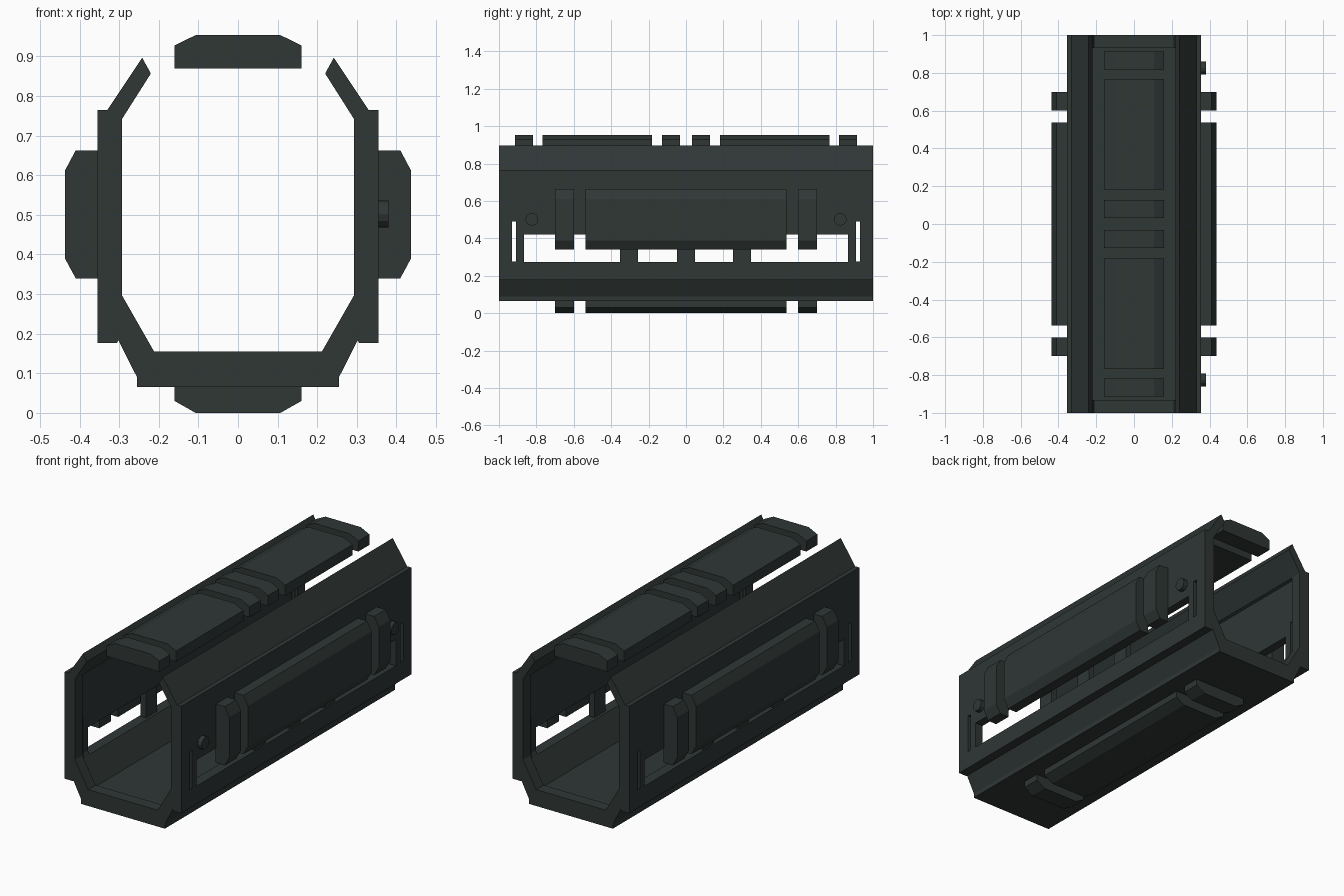
import bpy, bmesh, math

if "Cube" in bpy.data.objects:
    bpy.data.objects.remove(bpy.data.objects["Cube"])

mat = bpy.data.materials.new("dark grey green")
mat.diffuse_color = (0.028, 0.038, 0.036, 1)
mat.use_nodes = True
mat.node_tree.nodes["Principled BSDF"].inputs["Base Color"].default_value = mat.diffuse_color


def prism(name, profile, y0, y1):
    """Extrude an (x, z) outline along y."""
    bm = bmesh.new()
    face = bm.faces.new([bm.verts.new((x, y0, z)) for x, z in profile])
    new = bmesh.ops.extrude_face_region(bm, geom=[face])["geom"]
    bmesh.ops.translate(bm, vec=(0, y1 - y0, 0),
                        verts=[v for v in new if isinstance(v, bmesh.types.BMVert)])
    bmesh.ops.recalc_face_normals(bm, faces=bm.faces)
    me = bpy.data.meshes.new(name)
    bm.to_mesh(me)
    bm.free()
    me.materials.append(mat)
    ob = bpy.data.objects.new(name, me)
    bpy.context.collection.objects.link(ob)
    return ob


def box(name, x0, x1, y0, y1, z0, z1):
    return prism(name, [(x0, z0), (x1, z0), (x1, z1), (x0, z1)], y0, y1)


def mirrored(half):
    return half + [(-x, z) for x, z in reversed(half)]


def cut(ob, cutter):
    mod = ob.modifiers.new("cut", "BOOLEAN")
    mod.object = cutter
    mod.solver = "EXACT"
    bpy.context.view_layer.objects.active = ob
    bpy.ops.object.modifier_apply(modifier=mod.name)
    bpy.data.objects.remove(cutter)


# Open-topped octagonal shell
outer = [(0.255, 0.065), (0.255, 0.09), (0.302, 0.183), (0.305, 0.177), (0.355, 0.177),
         (0.355, 0.765), (0.33, 0.765), (0.242, 0.897)]
inner = [(0.22, 0.857), (0.293, 0.742), (0.293, 0.297), (0.212, 0.155)]
shell = prism("shell", mirrored(outer + inner), -1, 1)

# Recessed interior between the end rims
cut(shell, prism("recess", mirrored([(0.221, 0.14), (0.308, 0.293), (0.308, 0.735), (0.28, 0.745)]),
                 -0.935, 0.935))
# Long side windows and narrow end slots
cut(shell, box("window", -0.5, 0.5, -0.866, 0.866, 0.275, 0.42))
for s in (-1, 1):
    a, b = sorted((s * 0.908, s * 0.93))
    cut(shell, box("slot", -0.5, 0.5, a, b, 0.276, 0.49))

# Posts inside the windows
for s in (-1, 1):
    for y in (-0.305, 0, 0.3):
        a, b = sorted((s * 0.313, s * 0.347))
        box("window_post", a, b, y - 0.048, y + 0.048, 0.265, 0.43)

# Chamfered grip pads on both sides and below
spans = [(-0.7, -0.6), (-0.537, 0.537), (0.6, 0.7)]
side = [(0.354, 0.34), (0.41, 0.34), (0.437, 0.39), (0.437, 0.612), (0.41, 0.663), (0.354, 0.663)]
bottom = mirrored([(0.16, 0.066), (0.16, 0.03), (0.107, 0)])
for y0, y1 in spans:
    prism("right_pad", side, y0, y1)
    prism("left_pad", [(-x, z) for x, z in side], y0, y1)
    prism("bottom_pad", bottom, y0, y1)

# Pads along the open top
top = mirrored([(0.16, 0.87), (0.16, 0.928), (0.107, 0.954)])
for a, b in ((0.033, 0.128), (0.182, 0.767), (0.818, 0.914)):
    prism("top_pad_back", top, a, b)
    prism("top_pad_front", top, -b, -a)

# Screw heads on the right side
for y in (-0.825, 0.825):
    bpy.ops.mesh.primitive_cylinder_add(vertices=12, radius=0.034, depth=0.04,
                                        location=(0.36, y, 0.502),
                                        rotation=(0, math.pi / 2, 0))
    screw = bpy.context.object
    screw.name = "screw_head"
    screw.data.materials.append(mat)
